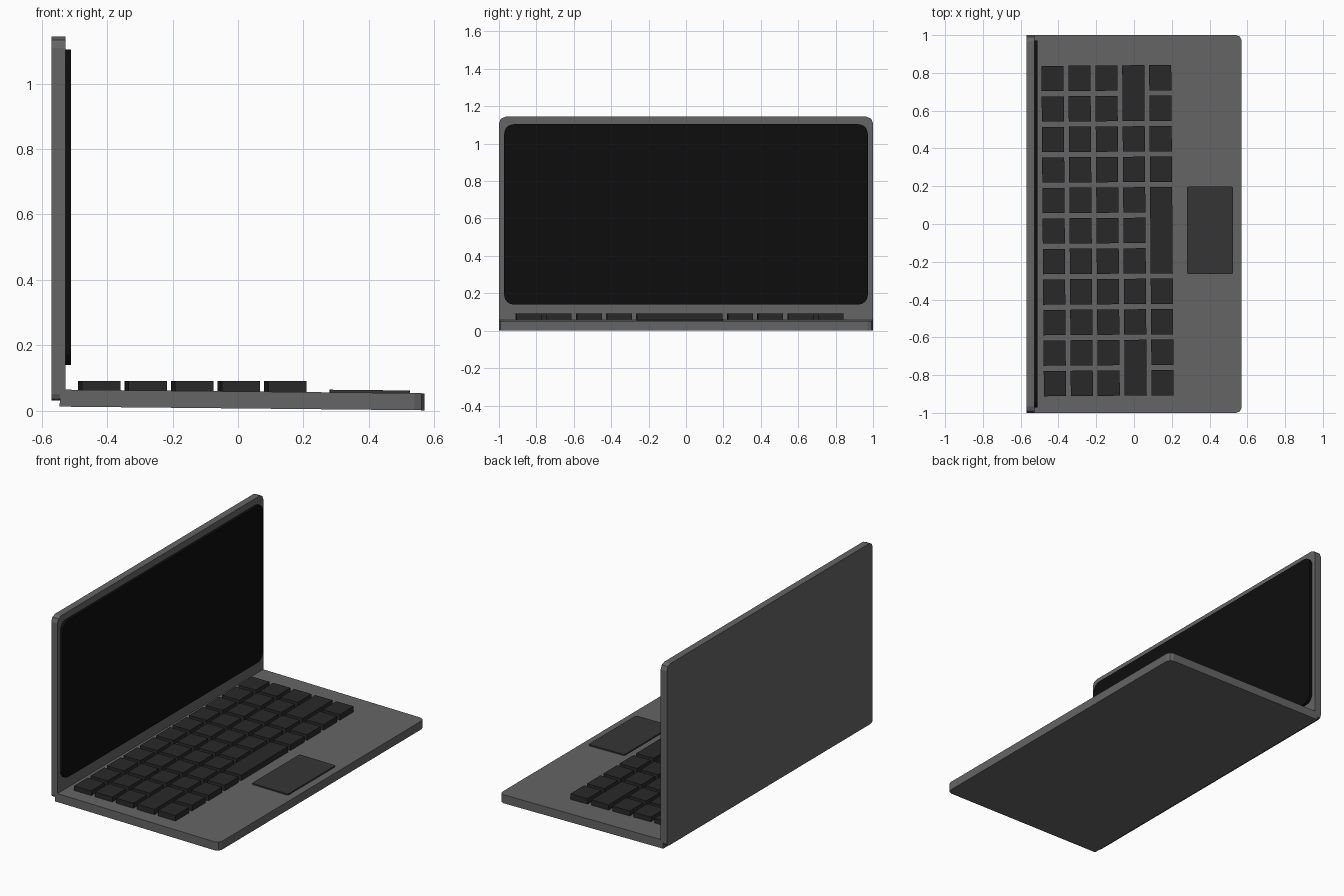
import bpy, bmesh
from math import sin, cos, pi
from mathutils import Matrix, Vector

if "Cube" in bpy.data.objects:
    bpy.data.objects.remove(bpy.data.objects["Cube"])


def material(name, v):
    m = bpy.data.materials.new(name)
    m.diffuse_color = (v, v, v, 1)
    m.use_nodes = True
    m.node_tree.nodes["Principled BSDF"].inputs["Base Color"].default_value = m.diffuse_color
    return m


BODY = material("body_grey", 0.13)
KEY = material("key_dark", 0.022)
PAD = material("pad_dark", 0.036)
GLASS = material("screen_black", 0.004)


def outline(a0, a1, b0, b1, radii, seg):
    """Rounded rectangle; radii start at the (a1, b1) corner, counter-clockwise."""
    pts = []
    for i, (a, b, sa, sb) in enumerate([(a1, b1, -1, -1), (a0, b1, 1, -1),
                                        (a0, b0, 1, 1), (a1, b0, -1, 1)]):
        r = radii[i]
        if r == 0:
            pts.append((a, b))
            continue
        for k in range(seg + 1):
            t = pi / 2 * (i + k / seg)
            pts.append((a + sa * r + r * cos(t), b + sb * r + r * sin(t)))
    return pts


def slab(name, pts, thickness, matrix, mat):
    """Extrude a flat outline, centred on its own plane, then place it."""
    bm = bmesh.new()
    f = bm.faces.new([bm.verts.new((a, b, -thickness / 2)) for a, b in pts])
    ext = bmesh.ops.extrude_face_region(bm, geom=[f])
    top = [v for v in ext["geom"] if isinstance(v, bmesh.types.BMVert)]
    bmesh.ops.translate(bm, verts=top, vec=(0, 0, thickness))
    bmesh.ops.recalc_face_normals(bm, faces=bm.faces)
    me = bpy.data.meshes.new(name)
    bm.to_mesh(me)
    bm.free()
    me.materials.append(mat)
    ob = bpy.data.objects.new(name, me)
    ob.matrix_world = matrix
    bpy.context.collection.objects.link(ob)
    return ob


# Base, sloping slightly down to its open edge
tilt = Matrix.Translation((0, 0, 0.0325)) @ Matrix.Rotation(0.01, 4, 'Y')
slab("base", outline(-0.545, 0.57, -1, 1, (0.03, 0, 0, 0.03), 2), 0.052, tilt, BODY)

# Trackpad, lying on the sloping base
slab("trackpad", outline(0.28, 0.525, -0.265, 0.198, [0.01] * 4, 2), 0.012,
     tilt @ Matrix.Translation((0, 0, 0.028)), PAD)

# Lid and screen: outlines drawn in (y, z), thickness along x
upright = Matrix(((0, 0, 1, 0), (1, 0, 0, 0), (0, 1, 0, 0), (0, 0, 0, 1)))
slab("lid", outline(-1, 1, 0.03, 1.144, (0.035, 0.035, 0.02, 0.02), 2), 0.042,
     Matrix.Translation((-0.549, 0, 0)) @ upright, BODY)
slab("screen", outline(-0.972, 0.972, 0.14, 1.104, [0.05] * 4, 4), 0.025,
     Matrix.Translation((-0.5225, 0, 0)) @ upright, GLASS)

# Keys: 5 rows of 11, some merged into long keys, turned very slightly
turn = Matrix.Translation((-0.14, -0.035, 0.073)) @ Matrix.Rotation(0.0075, 4, 'Z')
PITCH_X, PITCH_Y, W, H = 0.1425, 0.1615, 0.117, 0.134
LONG = {(3, 0): 2, (3, 9): 2, (4, 4): 3}
for row in range(5):
    col = 0
    while col < 11:
        span = LONG.get((row, col), 1)
        x = (row - 2) * PITCH_X
        y = (5 - col - (span - 1) / 2) * PITCH_Y
        h = H + (span - 1) * PITCH_Y
        slab(f"key_{row}_{col}",
             outline(-W / 2, W / 2, -h / 2, h / 2, [0] * 4, 1), 0.036,
             turn @ Matrix.Translation((x, y, 0)), KEY)
        col += span
